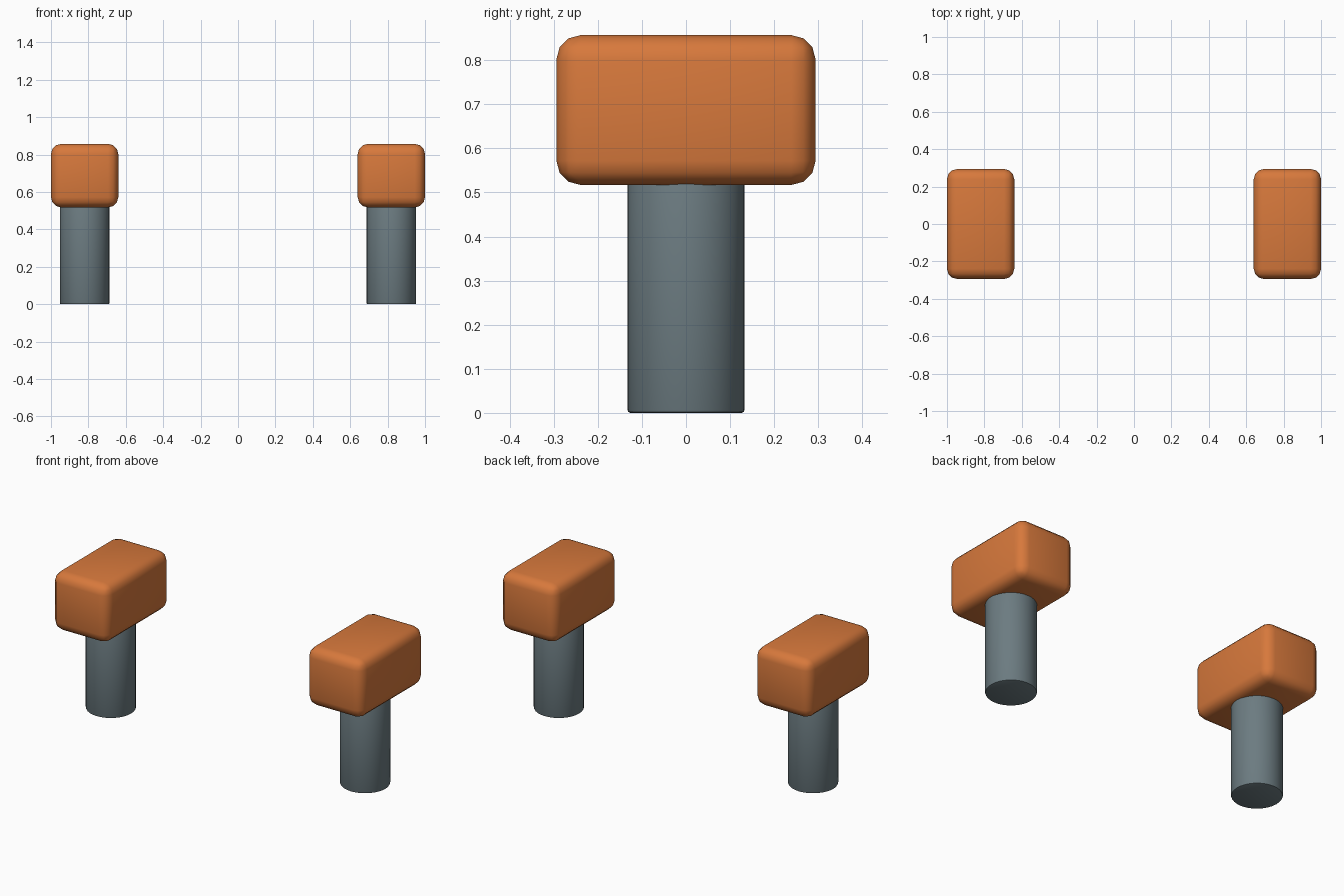
import bpy

if "Cube" in bpy.data.objects:
    bpy.data.objects.remove(bpy.data.objects["Cube"], do_unlink=True)


def material(name, colour):
    mat = bpy.data.materials.new(name)
    mat.use_nodes = True
    mat.diffuse_color = colour
    mat.node_tree.nodes["Principled BSDF"].inputs["Base Color"].default_value = colour
    return mat


def finish(obj, name, mat, width, segments):
    """Name, colour, round the edges and shade the active object."""
    obj.name = obj.data.name = name
    obj.data.materials.append(mat)
    bpy.ops.object.transform_apply(location=False, rotation=False, scale=True)
    bevel = obj.modifiers.new("rounded_edges", 'BEVEL')
    bevel.width = width
    bevel.segments = segments
    bevel.limit_method = 'ANGLE'
    bpy.ops.object.modifier_apply(modifier=bevel.name)
    bpy.ops.object.shade_smooth_by_angle()


orange = material("orange", (0.68, 0.19, 0.045, 1))
grey = material("slate grey", (0.15, 0.2, 0.22, 1))

HEAD_BOTTOM, HEAD_TOP = 0.517, 0.857
POST_TOP = 0.6

for side, x in (("left", 0.82), ("right", -0.82)):
    # Round post, running a little way into the head
    bpy.ops.mesh.primitive_cylinder_add(vertices=32, radius=0.133, depth=POST_TOP,
                                        location=(x, 0, POST_TOP / 2))
    finish(bpy.context.object, side + "_post", grey, 0.007, 2)

    # Rounded block head
    bpy.ops.mesh.primitive_cube_add(size=1, location=(x, 0, (HEAD_BOTTOM + HEAD_TOP) / 2))
    head = bpy.context.object
    head.scale = (0.36, 0.588, HEAD_TOP - HEAD_BOTTOM)
    finish(head, side + "_head", orange, 0.055, 3)
